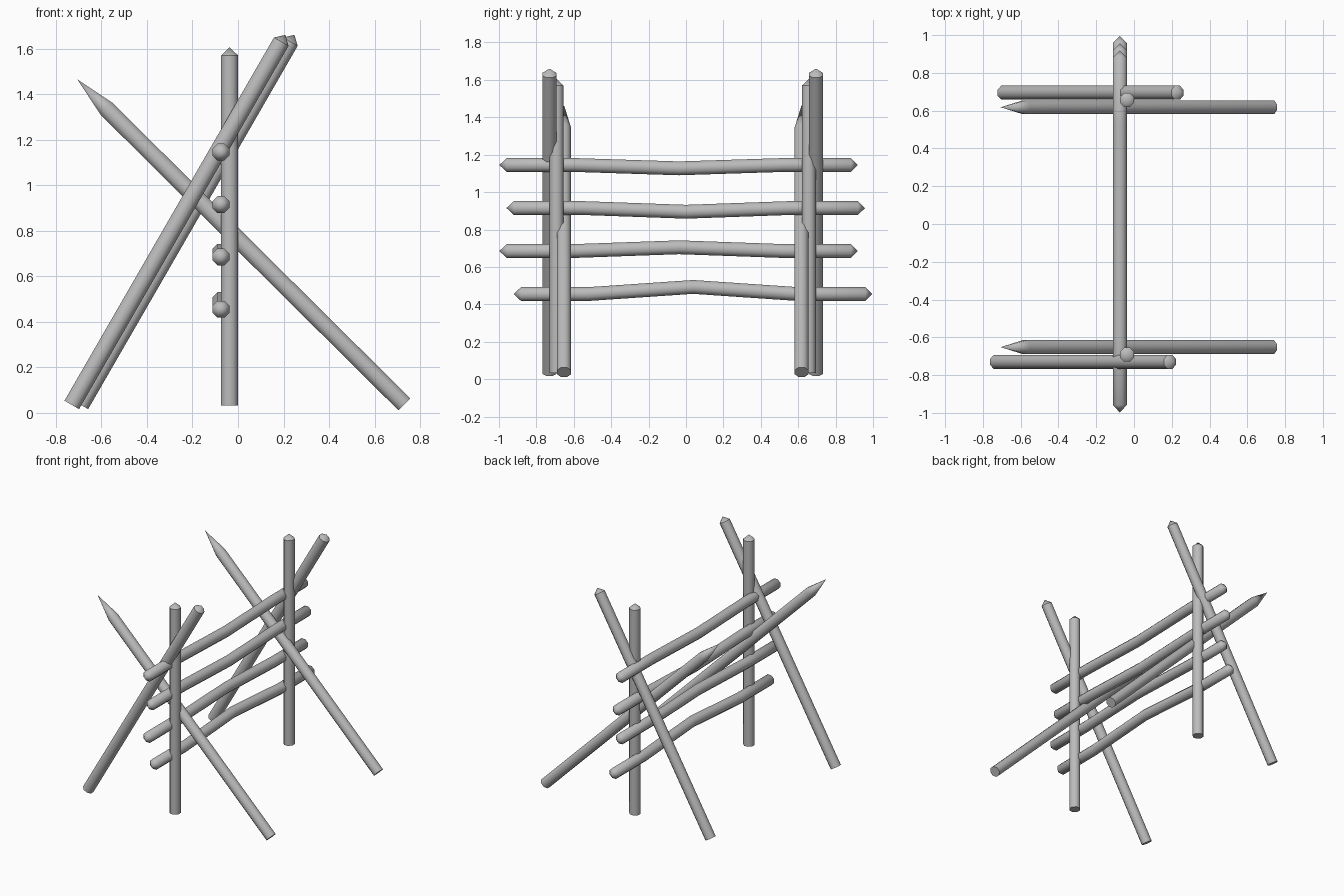
import bpy, bmesh, math
from mathutils import Vector

cube = bpy.data.objects.get("Cube")
if cube:
    bpy.data.objects.remove(cube, do_unlink=True)

wood = bpy.data.materials.new("grey_wood")
wood.use_nodes = True
GREY = (0.5, 0.5, 0.5, 1)
wood.diffuse_color = GREY
wood.node_tree.nodes["Principled BSDF"].inputs["Base Color"].default_value = GREY

SIDES, RADIUS = 8, 0.04


def pole(name, path, point_start=False):
    """Octagonal log along a path; the last point (and optionally the first) is a sharpened tip."""
    path = [Vector(p) for p in path]
    axis = (path[-1] - path[0]).normalized()
    side = Vector((1, 0, 0)) if abs(axis.y) > 0.9 else Vector((0, 1, 0))
    up = axis.cross(side).normalized()
    bm = bmesh.new()
    body = path[1:-1] if point_start else path[:-1]
    rings = []
    for p in body:
        angles = [math.tau * (i + 0.5) / SIDES for i in range(SIDES)]
        rings.append([bm.verts.new(p + RADIUS * (side * math.cos(a) + up * math.sin(a))) for a in angles])

    def cone(ring, tip):
        v = bm.verts.new(tip)
        for i in range(SIDES):
            bm.faces.new((ring[i], ring[(i + 1) % SIDES], v))

    for a, b in zip(rings, rings[1:]):
        for i in range(SIDES):
            j = (i + 1) % SIDES
            bm.faces.new((a[i], a[j], b[j], b[i]))
    cone(rings[-1], path[-1])
    if point_start:
        cone(rings[0], path[0])
    else:
        bm.faces.new(rings[0])
    bmesh.ops.recalc_face_normals(bm, faces=bm.faces)
    mesh = bpy.data.meshes.new(name)
    bm.to_mesh(mesh)
    bm.free()
    mesh.materials.append(wood)
    obj = bpy.data.objects.new(name, mesh)
    bpy.context.collection.objects.link(obj)
    bpy.ops.object.select_all(action="DESELECT")
    obj.select_set(True)
    bpy.context.view_layer.objects.active = obj
    bpy.ops.object.shade_smooth_by_angle(angle=math.radians(46))


# Two end frames: upright post, leaning brace and long sharpened stake
for end, y_brace, y_post, y_stake, dx in (("front", -0.73, -0.692, -0.652, 0),
                                          ("back", 0.695, 0.657, 0.618, 0.04)):
    pole(end + "_post", [(-0.037, y_post, 0.033), (-0.037, y_post, 1.57), (-0.037, y_post, 1.605)])
    pole(end + "_brace", [(-0.73 + dx, y_brace, 0.035), (0.19 + dx, y_brace, 1.63),
                          (0.208 + dx, y_brace, 1.66)])
    pole(end + "_stake", [(0.731, y_stake, 0.037), (-0.577, y_stake, 1.335), (-0.706, y_stake, 1.465)])

# Four bowed rails between the frames: height, bow and shift along y
for n, (z, bow, shift) in enumerate([(0.455, 0.038, 0.038), (0.685, 0.02, -0.038),
                                     (0.915, -0.02, 0), (1.145, -0.018, -0.038)], 1):
    profile = [(-0.96, 0), (-0.92, 0), (-0.56, 0), (0, bow), (0.56, 0), (0.92, 0), (0.957, 0)]
    pole(f"rail_{n}", [(-0.075, y + shift, z + dz) for y, dz in profile], point_start=True)
